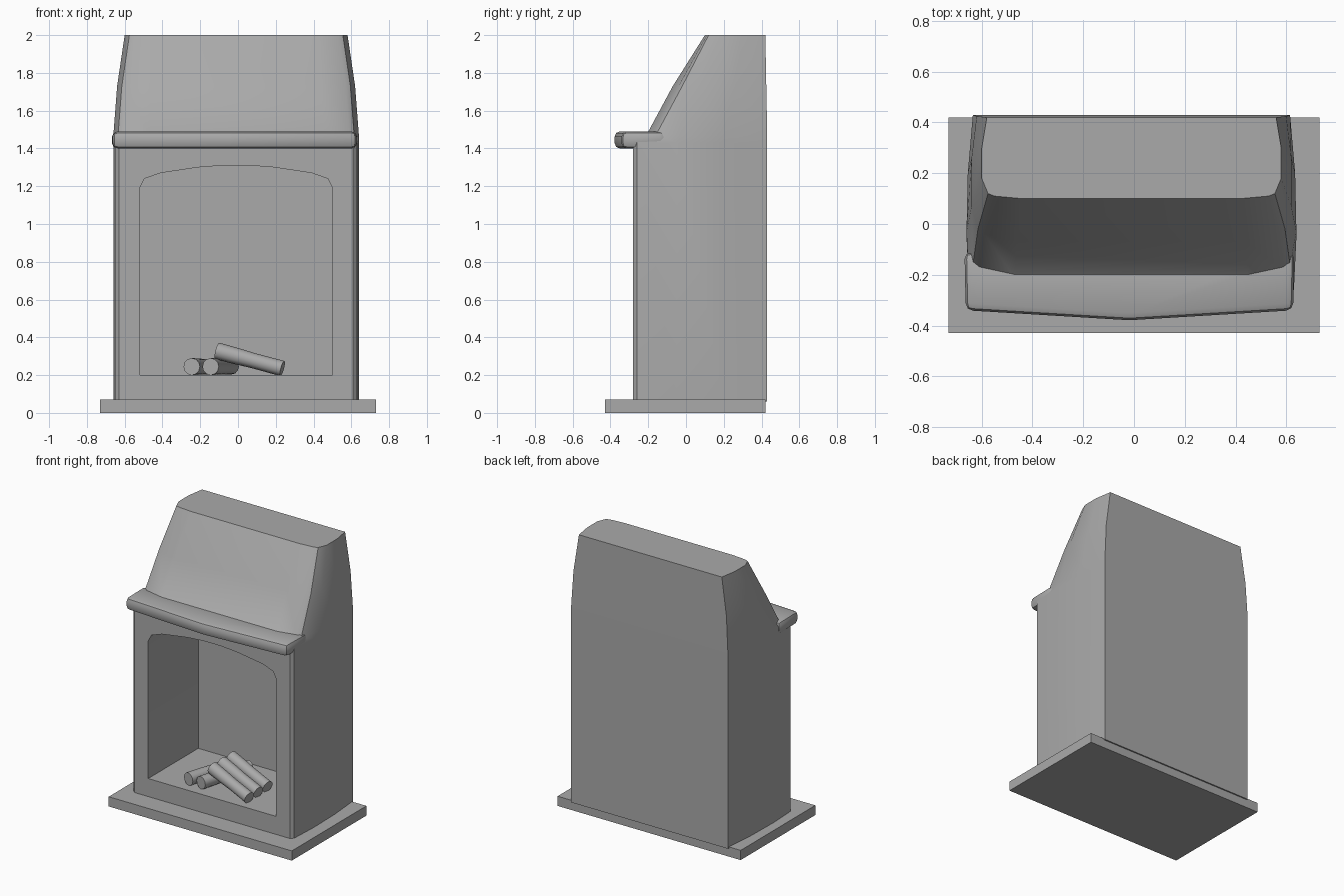
import bpy, bmesh, math
from mathutils import Vector

cube = bpy.data.objects.get("Cube")
if cube:
    bpy.data.objects.remove(cube, do_unlink=True)

# One plain stone colour
grey = bpy.data.materials.new("stone grey")
grey.use_nodes = True
colour = (0.4, 0.4, 0.4, 1)
grey.diffuse_color = colour
grey.node_tree.nodes["Principled BSDF"].inputs["Base Color"].default_value = colour

CX = -0.01


def make(name, rings, parent_bm=None):
    """Skin a stack of equal rings, with capped ends."""
    bm = bmesh.new()
    loops = [[bm.verts.new(p) for p in ring] for ring in rings]
    n = len(loops[0])
    for a, b in zip(loops, loops[1:]):
        for i in range(n):
            j = (i + 1) % n
            bm.faces.new((a[i], a[j], b[j], b[i]))
    bm.faces.new(loops[0][::-1])
    bm.faces.new(loops[-1])
    bmesh.ops.recalc_face_normals(bm, faces=bm.faces)
    mesh = bpy.data.meshes.new(name)
    bm.to_mesh(mesh)
    bm.free()
    mesh.materials.append(grey)
    obj = bpy.data.objects.new(name, mesh)
    bpy.context.collection.objects.link(obj)
    return obj


def mirrored(half, cx):
    return [(cx + x, y) for x, y in half] + [(cx - x, y) for x, y in reversed(half)]


def apply_modifiers(obj):
    bpy.context.view_layer.objects.active = obj
    for mod in list(obj.modifiers):
        bpy.ops.object.modifier_apply(modifier=mod.name)


def smooth(obj, angle=32):
    bpy.ops.object.select_all(action='DESELECT')
    obj.select_set(True)
    bpy.context.view_layer.objects.active = obj
    bpy.ops.object.shade_smooth_by_angle(angle=math.radians(angle))


# Hearth slab
slab = [(-0.73, -0.43), (0.73, -0.43), (0.73, 0.42), (-0.73, 0.42)]
make("hearth_slab", [[(x, y, z) for x, y in slab] for z in (0, 0.07)])

# Chimney body and hood: half outlines from back corner to front
lower = [(0.625, 0.43), (0.645, 0.2), (0.65, -0.05), (0.64, -0.26), (0.62, -0.28), (0.45, -0.28)]
neck = [(0.625, 0.43), (0.645, 0.2), (0.65, -0.03), (0.625, -0.16), (0.6, -0.18), (0.46, -0.21)]
middle = [(0.61, 0.425), (0.63, 0.26), (0.63, 0.07), (0.605, -0.02), (0.58, -0.04), (0.45, -0.07)]
top = [(0.57, 0.42), (0.59, 0.3), (0.59, 0.18), (0.565, 0.12), (0.54, 0.11), (0.43, 0.1)]
levels = [(0.06, lower), (1.43, lower), (1.47, neck), (1.73, middle), (2.0, top)]
body = make("chimney_body", [[(x, y, z) for x, y in mirrored(h, CX)] for z, h in levels])

# Arched firebox opening
arch = [(0.51, 0.2), (0.51, 1.19), (0.485, 1.24), (0.4, 1.27), (0.2, 1.3), (0.07, 1.31)]
outline = mirrored(arch, CX)
cutter = make("firebox_cutter", [[(x, y, z) for x, z in outline] for y in (-0.5, 0.29)])
cut = body.modifiers.new("firebox", 'BOOLEAN')
cut.operation = 'DIFFERENCE'
cut.solver = 'EXACT'
cut.object = cutter
apply_modifiers(body)
bpy.data.objects.remove(cutter, do_unlink=True)
smooth(body)

# Mantel shelf, bowed to the front, with rounded edges
shelf = [(0.5, -0.12), (0.65, -0.11), (0.645, -0.34), (0.02, -0.378)]
mantel = make("mantel_shelf", [[(x, y, z) for x, y in mirrored(shelf, -0.018)] for z in (1.4, 1.49)])
bevel = mantel.modifiers.new("round", 'BEVEL')
bevel.width = 0.028
bevel.segments = 2
apply_modifiers(mantel)
smooth(mantel, 40)


# Firewood: slightly waisted round logs
def log(name, start, end, radius=0.045, sides=12):
    start, end = Vector(start), Vector(end)
    turn = (end - start).to_track_quat('Z', 'Y')
    rings = []
    for t, r in ((0, 1), (0.3, 0.97), (0.55, 0.9), (1, 0.92)):
        centre = start.lerp(end, t)
        rings.append([centre + turn @ Vector((math.cos(a), math.sin(a), 0)) * radius * r
                      for a in (2 * math.pi * i / sides for i in range(sides))])
    smooth(make(name, rings))


for i in range(2):
    x = -0.245 + 0.1 * i
    log(f"lower_log_{i + 1}", (x, -0.215, 0.245), (x + 0.11, 0.18, 0.245))
for i in range(3):
    y = 0.105 * i
    log(f"upper_log_{i + 1}", (-0.11, -0.13 + y, 0.328), (0.235, -0.207 + y, 0.235))
